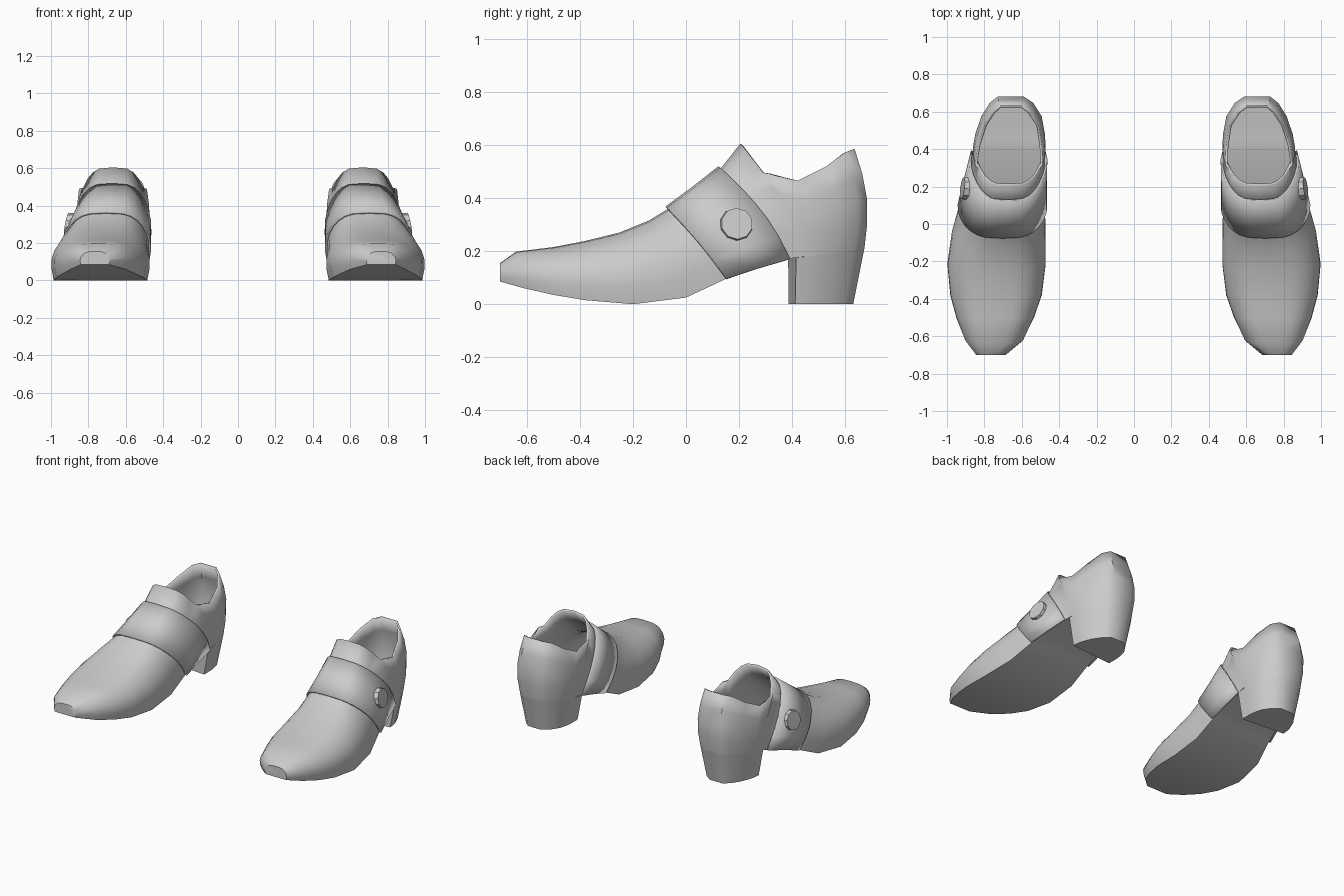
import bpy, bmesh, math
from mathutils import Matrix, Vector

cube = bpy.data.objects.get("Cube")
if cube:
    bpy.data.objects.remove(cube)

leather = bpy.data.materials.new("grey_leather")
leather.use_nodes = True
GREY = (0.6, 0.6, 0.6, 1)
leather.diffuse_color = GREY
leather.node_tree.nodes["Principled BSDF"].inputs["Base Color"].default_value = GREY

N, M = 8, 4      # steps up one side of a closed section, and of an open one

# Closed sections: sole y, z / crest y, z / inner x, outer x / backward bow
CLOSED = [
    (-.70, .085, -.70, .155, .69, .84, 0),
    (-.61, .06, -.64, .198, .60, .895, 0),
    (-.50, .035, -.50, .215, .545, .94, 0),
    (-.38, .015, -.38, .238, .505, .97, 0),
    (-.20, 0, -.25, .27, .485, .985, 0),
    (0, .025, -.14, .315, .485, .96, 0),
    (.15, .095, -.07, .358, .488, .92, .01),
    (.27, .135, .03, .432, .488, .89, .02),
    (.39, .17, .13, .51, .485, .86, .03),
    (.425, .178, .205, .605, .485, .85, .04),
]
# Open sections: sole y, z / rim y, z / sole x pair / rim x pair / backward bow
OPEN = [
    (.46, .18, .315, .49, .485, .845, .487, .85, .02),
    (.50, .185, .42, .465, .488, .835, .492, .835, .02),
    (.57, .195, .53, .52, .505, .805, .51, .80, .025),
    (.635, .205, .60, .572, .55, .76, .555, .755, .03),
    (.672, .21, .635, .585, .605, .715, .60, .715, .028),
]


def closed_row(yb, zb, yt, zt, xi, xo, bow):
    """Arch from the inner sole edge over the crest to the outer sole edge."""
    row, mid = [], (xi + xo) / 2
    for j in range(2 * N + 1):
        a = math.pi * j / (2 * N)
        h = math.sin(a) ** .85
        side = math.copysign(abs(math.cos(a)) ** .55, N - j) if j != N else 0
        swell = 1 + .09 * math.sin(math.pi * h)
        x = mid - side * swell * (xo - xi) / 2
        y = yb + (yt - yb) * h + bow * math.sin(math.pi * h)
        row.append((x, y, zb + (zt - zb) * h))
    return dict(enumerate(row))


def open_row(yb, zb, yt, zt, xi, xo, ti, to, bow):
    """Two side walls with nothing above the rim."""
    row = {}
    for k in range(M + 1):
        h = k / M
        out = math.sin(math.pi * h)
        y, z = yb + (yt - yb) * h + bow * out, zb + (zt - zb) * h
        row[k] = (xi + (ti - xi) * h - .014 * out, y, z)
        row[2 * N - k] = (xo + (to - xo) * h + .014 * out, y, z)
    return row


def finish(name, bm, thickness=0, offset=-1, angle=40):
    """Turn a bmesh into a smooth, mirrored object."""
    mesh = bpy.data.meshes.new(name)
    bm.to_mesh(mesh)
    bm.free()
    obj = bpy.data.objects.new(name, mesh)
    bpy.context.collection.objects.link(obj)
    mesh.materials.append(leather)
    bpy.ops.object.select_all(action='DESELECT')
    obj.select_set(True)
    bpy.context.view_layer.objects.active = obj
    bpy.ops.object.shade_smooth_by_angle(angle=math.radians(angle))
    if thickness:
        shell = obj.modifiers.new("Thickness", 'SOLIDIFY')
        shell.thickness, shell.offset = thickness, offset
    mirror = obj.modifiers.new("Pair", 'MIRROR')
    mirror.use_axis[0] = True
    mirror.use_mirror_merge = False
    return obj


def skin(bm, rows):
    """Bridge neighbouring sections wherever both have the points."""
    grid = [{j: bm.verts.new(p) for j, p in row.items()} for row in rows]
    for a, b in zip(grid, grid[1:]):
        for j in range(2 * N):
            if all(k in r for r in (a, b) for k in (j, j + 1)):
                bm.faces.new((a[j], a[j + 1], b[j + 1], b[j]))
    return grid


closed = [closed_row(*s) for s in CLOSED]
opened = [open_row(*s) for s in OPEN]

# Upper with sole, toe tip and back of the heel
bm = bmesh.new()
grid = skin(bm, closed + opened)
for a, b in zip(grid, grid[1:]):
    bm.faces.new((a[0], b[0], b[2 * N], a[2 * N]))
bm.faces.new([grid[0][j] for j in reversed(range(2 * N + 1))])
back = grid[-1]
for j in range(M):
    bm.faces.new((back[j], back[j + 1], back[2 * N - j - 1], back[2 * N - j]))
finish("shoe_upper", bm, .013)

# Instep strap
bm = bmesh.new()
skin(bm, closed[6:9])
finish("instep_strap", bm, .012, 1)

# Heel block: outline of the counter, tapered to the ground
sides = opened
outline = [(.485, .385, .168)] + [r[0] for r in sides]
outline += [r[2 * N] for r in reversed(sides)] + [(.85, .415, .176)]
bm = bmesh.new()
top = [bm.verts.new(p) for p in outline]
foot = [bm.verts.new((.66 + (x - .66) * .82, .39 + (y - .39) * .85, 0))
        for x, y, z in outline]
for i in range(len(top)):
    k = (i + 1) % len(top)
    bm.faces.new((top[i], top[k], foot[k], foot[i]))
bm.faces.new(top)
bm.faces.new(foot)
bmesh.ops.recalc_face_normals(bm, faces=bm.faces)
finish("heel_block", bm)

# Round button on the outer side of the strap
bm = bmesh.new()
bmesh.ops.create_cone(bm, cap_ends=True, segments=10, radius1=.065, radius2=.06, depth=.036)
direction = Vector((1, .12, .2)).to_track_quat('Z', 'Y').to_matrix().to_4x4()
bmesh.ops.transform(bm, matrix=Matrix.Translation((.9, .19, .3)) @ direction, verts=bm.verts)
finish("strap_button", bm, angle=30)
